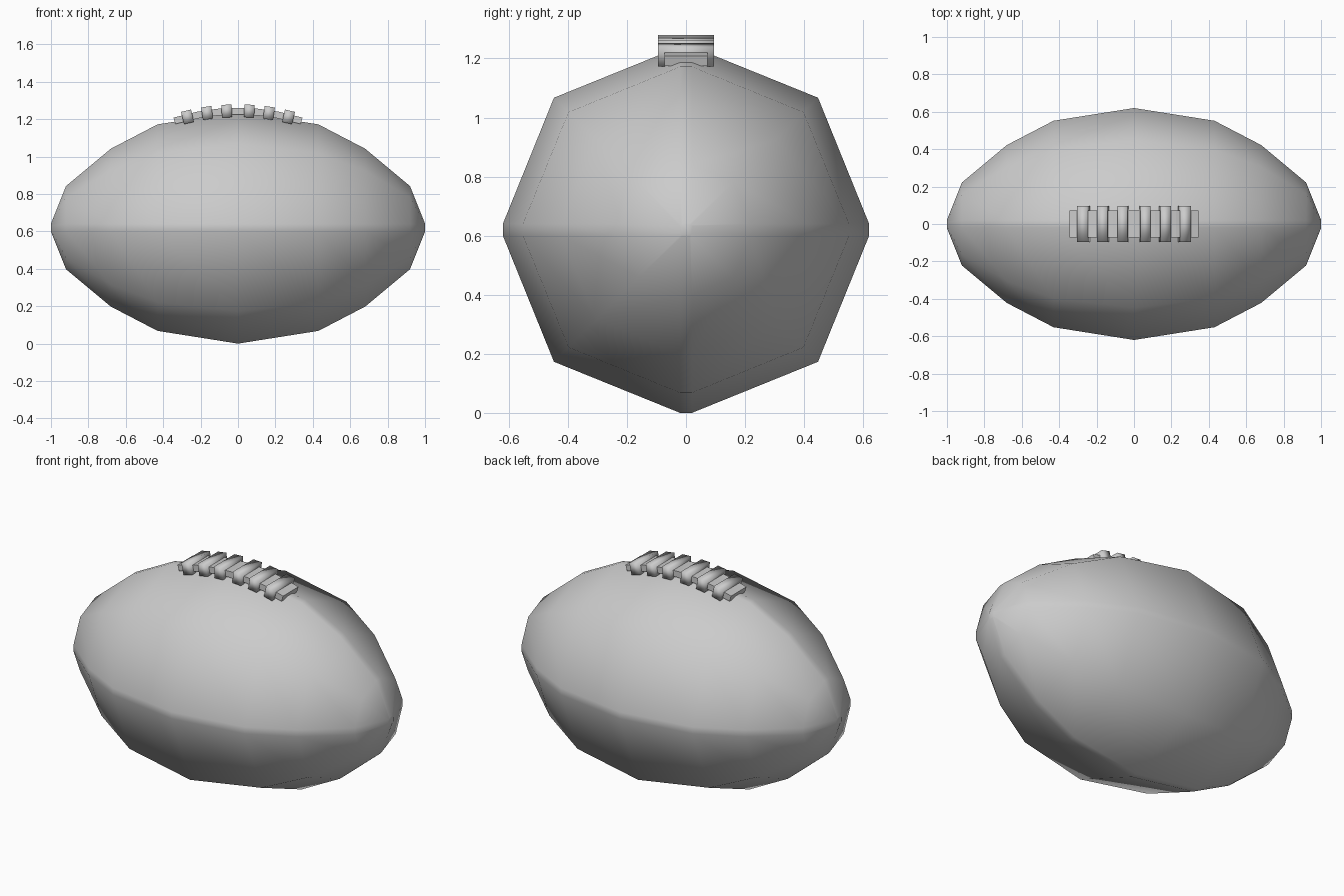
import bpy, bmesh, math
from mathutils import Matrix

if "Cube" in bpy.data.objects:
    bpy.data.objects.remove(bpy.data.objects["Cube"])


def finish(bm, name, smooth):
    bmesh.ops.recalc_face_normals(bm, faces=bm.faces)
    for f in bm.faces:
        f.smooth = smooth
    mesh = bpy.data.meshes.new(name)
    bm.to_mesh(mesh)
    bm.free()
    obj = bpy.data.objects.new(name, mesh)
    bpy.context.collection.objects.link(obj)
    return obj


def loft(name, sections, smooth):
    """Skin a list of closed loops and cap both ends."""
    bm = bmesh.new()
    rings = [[bm.verts.new(p) for p in s] for s in sections]
    n = len(rings[0])
    for a, b in zip(rings, rings[1:]):
        for i in range(n):
            j = (i + 1) % n
            bm.faces.new((a[i], a[j], b[j], b[i]))
    bm.faces.new(rings[0])
    bm.faces.new(rings[-1])
    return finish(bm, name, smooth)


CZ = 0.62

# Ball: four panels divided by narrow seam strips
def ball_ring(x, r):
    s = min(0.02, r * 0.6)
    pts = []
    for k in range(4):
        c, n = round(math.cos(k * math.pi / 2)), round(math.sin(k * math.pi / 2))
        for u, v in ((r, -s), (r, s), (0.721 * r, 0.721 * r)):
            pts.append((x, c * u - n * v, CZ + n * u + c * v))
    return pts

half = [(0.0, 0.62), (0.43, 0.552), (0.68, 0.422), (0.92, 0.222), (1.0, 0.022)]
profile = [(-x, r) for x, r in half[:0:-1]] + half
loft("ball_body", [ball_ring(x, r) for x, r in profile], True)

# Curved strip under the laces
def strip_z(x):
    return 1.243 - 0.45 * x * x

def slope(x):
    return math.atan(0.9 * x)

sections = []
for x in (-0.34, -0.22, -0.11, 0, 0.11, 0.22, 0.34):
    a, h = slope(x), 0.018
    dx, dz = h * math.sin(a), h * math.cos(a)
    z = strip_z(x)
    sections.append([(x - dx, -0.072, z - dz), (x - dx, 0.072, z - dz),
                     (x + dx, 0.072, z + dz), (x + dx, -0.072, z + dz)])
loft("lace_strip", sections, False)

# Six cross laces, tilted to follow the curve
for i, x in enumerate((-0.27, -0.165, -0.06, 0.06, 0.165, 0.27)):
    bm = bmesh.new()
    m = (Matrix.Translation((x, 0, strip_z(x) + 0.002))
         @ Matrix.Rotation(slope(x), 4, 'Y')
         @ Matrix.Diagonal((0.055, 0.19, 0.068, 1)))
    bmesh.ops.create_cube(bm, size=1, matrix=m)
    finish(bm, f"cross_lace_{i + 1}", True)
